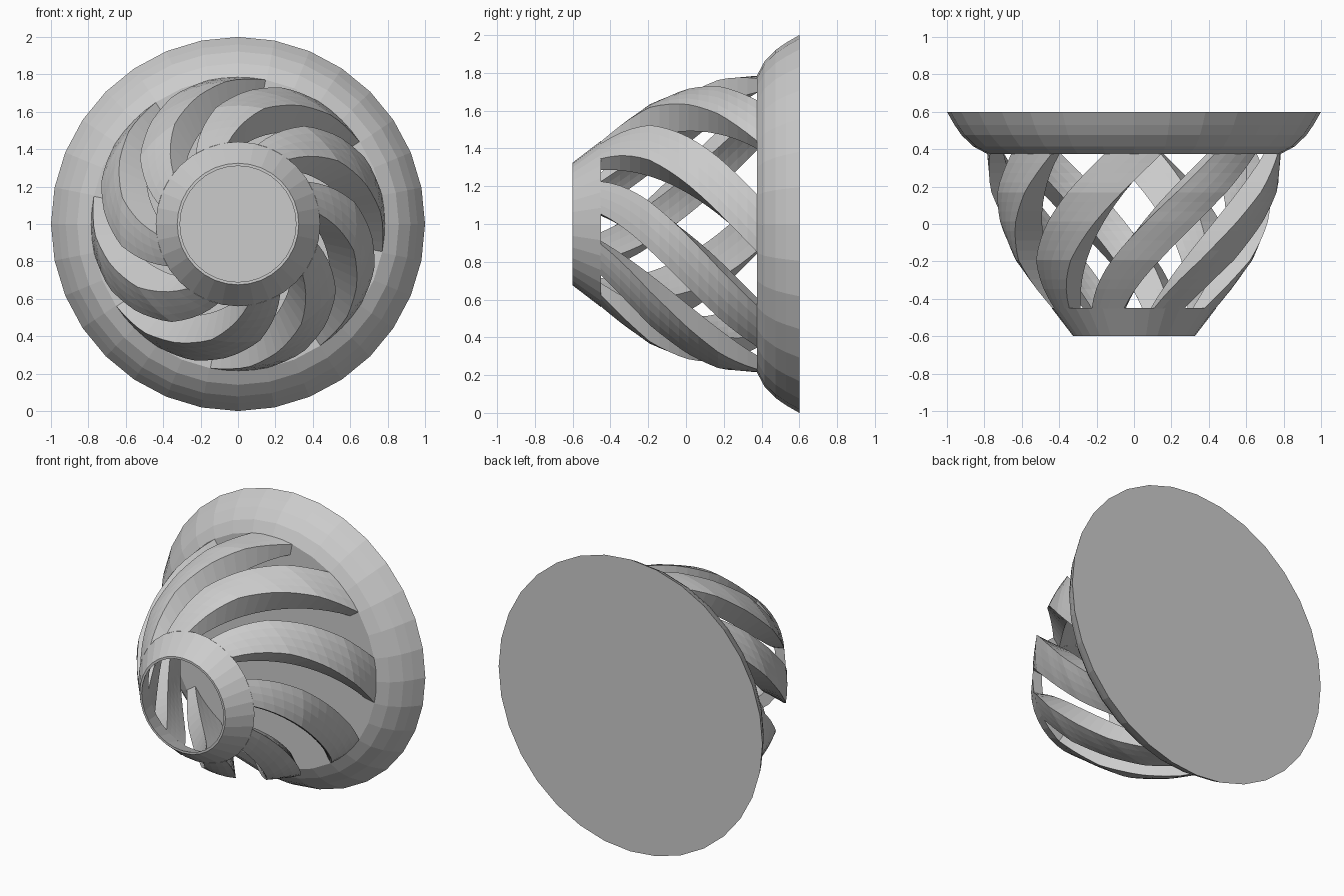
import bpy, bmesh
from math import sin, cos, radians, pi

if "Cube" in bpy.data.objects:
    bpy.data.objects.remove(bpy.data.objects["Cube"])

CZ = 1.0          # height of the horizontal axis
RIBS = 8
# body outline: (y, radius)
OUTER = [(-0.6, 0.325), (-0.45, 0.44), (-0.33, 0.535), (-0.19, 0.635),
         (0.0, 0.715), (0.18, 0.768), (0.375, 0.785)]
INNER = [(-0.6, 0.31), (-0.45, 0.365), (0.375, 0.71)]


def radius(profile, y):
    for (y0, r0), (y1, r1) in zip(profile, profile[1:]):
        if y <= y1 + 1e-6:
            return r0 + (r1 - r0) * (y - y0) / (y1 - y0)
    return profile[-1][1]


def point(y, r, a):
    return (r * sin(a), y, CZ + r * cos(a))


def finish(bm, name):
    bmesh.ops.recalc_face_normals(bm, faces=bm.faces)
    me = bpy.data.meshes.new(name)
    bm.to_mesh(me)
    bm.free()
    ob = bpy.data.objects.new(name, me)
    bpy.context.collection.objects.link(ob)
    return ob


def lathe(name, profile, sides, closed):
    bm = bmesh.new()
    rings = [[bm.verts.new(point(y, r, 2 * pi * i / sides)) for i in range(sides)]
             for y, r in profile]
    pairs = list(zip(rings, rings[1:]))
    if closed:
        pairs.append((rings[-1], rings[0]))
    else:
        bm.faces.new(rings[0])
        bm.faces.new(rings[-1])
    for a, b in pairs:
        for i in range(sides):
            j = (i + 1) % sides
            bm.faces.new((a[i], a[j], b[j], b[i]))
    return finish(bm, name)


# solid flared back flange
lathe("back_flange", [(0.375, 0.785), (0.415, 0.86), (0.475, 0.922),
                      (0.53, 0.96), (0.6, 1.0)], 32, False)

# open front collar
lathe("front_collar", [(-0.6, 0.325), (-0.45, 0.44), (-0.45, 0.365), (-0.6, 0.31)],
      32, True)


# twisted ribs between collar and flange
def rib(index):
    bm = bmesh.new()
    steps, across = 16, 4
    rings = []
    for s in range(steps + 1):
        t = s / steps
        y = -0.452 + 0.829 * t
        right = radians(-7 + 63 * t + 360 / RIBS * index)
        width = radians(24 - 1.5 * t)
        angles = [right - width * k / across for k in range(across + 1)]
        ro, ri = radius(OUTER, y), radius(INNER, y)
        ring = [bm.verts.new(point(y, ro, a)) for a in angles]
        ring += [bm.verts.new(point(y, ri, a)) for a in reversed(angles)]
        rings.append(ring)
    n = len(rings[0])
    for a, b in zip(rings, rings[1:]):
        for i in range(n):
            j = (i + 1) % n
            bm.faces.new((a[i], a[j], b[j], b[i]))
    bm.faces.new(rings[0])
    bm.faces.new(rings[-1])
    finish(bm, f"spiral_rib_{index + 1}")


for i in range(RIBS):
    rib(i)
